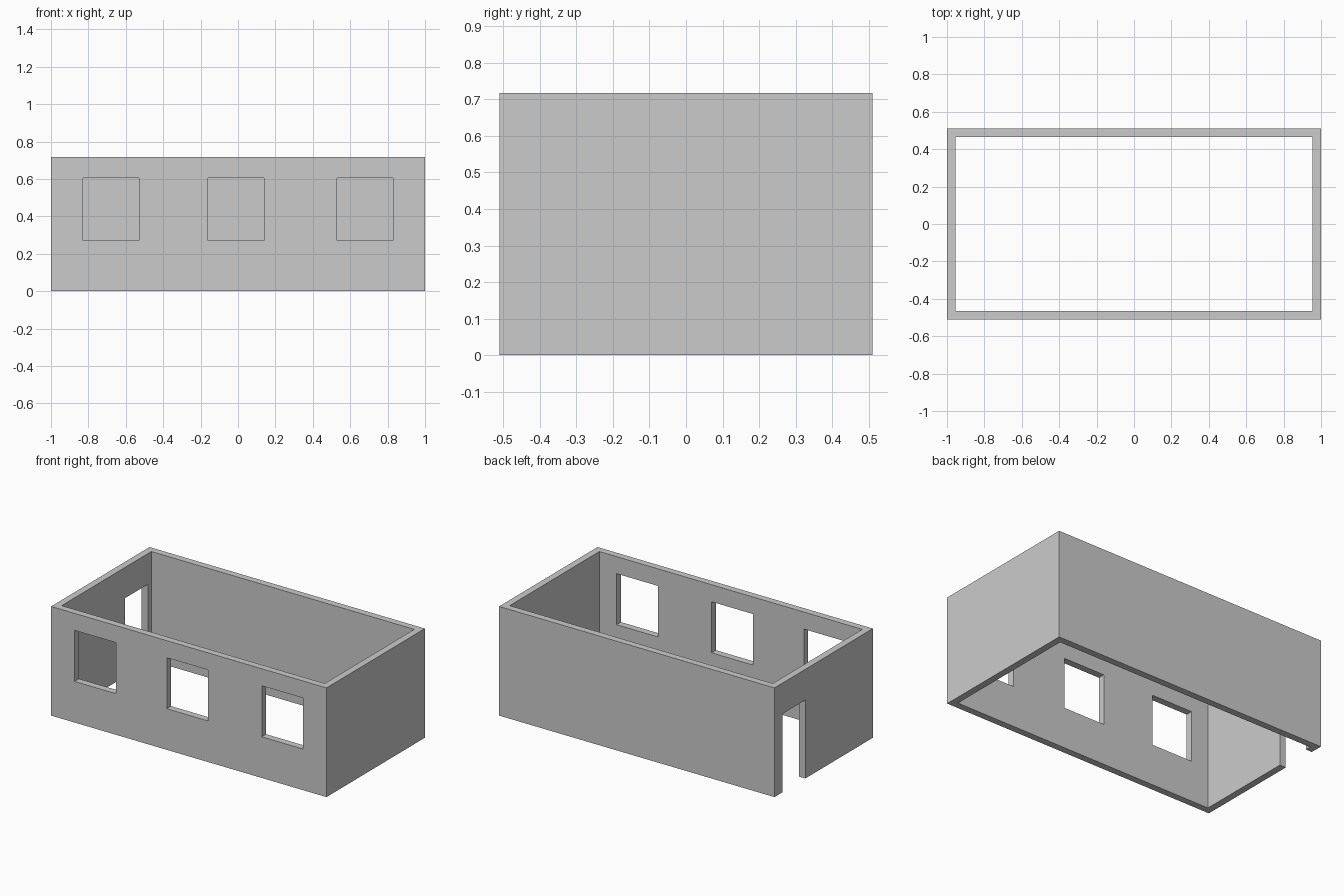
import bpy

if "Cube" in bpy.data.objects:
    bpy.data.objects.remove(bpy.data.objects["Cube"])

L, W, H, T = 2.0, 1.02, 0.717, 0.045   # outer length, width, height, wall thickness


def box(name, x, y, z):
    """Axis-aligned box from (min, max) ranges."""
    bpy.ops.mesh.primitive_cube_add(size=1, location=[sum(r) / 2 for r in (x, y, z)])
    ob = bpy.context.object
    ob.name = name
    ob.scale = [r[1] - r[0] for r in (x, y, z)]
    bpy.ops.object.transform_apply(location=False, rotation=False, scale=True)
    return ob


def cut(target, cutter):
    """Subtract the cutter from the target and remove it."""
    mod = target.modifiers.new(cutter.name, 'BOOLEAN')
    mod.operation = 'DIFFERENCE'
    mod.solver = 'EXACT'
    mod.object = cutter
    cutter.hide_render = True
    bpy.context.view_layer.objects.active = target
    bpy.ops.object.modifier_apply(modifier=mod.name)
    bpy.data.objects.remove(cutter, do_unlink=True)


# Outer block, hollowed right through (no floor, no roof)
walls = box("room_walls", (-L / 2, L / 2), (-W / 2, W / 2), (0, H))
cut(walls, box("room_hollow", (-L / 2 + T, L / 2 - T), (-W / 2 + T, W / 2 - T), (-0.1, H + 0.1)))

# Three windows in the front wall
for x in (-0.68, -0.01, 0.68):
    cut(walls, box("window_cut", (x - 0.15, x + 0.15), (-W / 2 - 0.1, -W / 2 + 0.15), (0.27, 0.605)))

# Doorway in the left wall, near the back corner
cut(walls, box("door_cut", (-L / 2 - 0.1, -L / 2 + 0.15), (0.19, 0.428), (-0.1, 0.515)))
